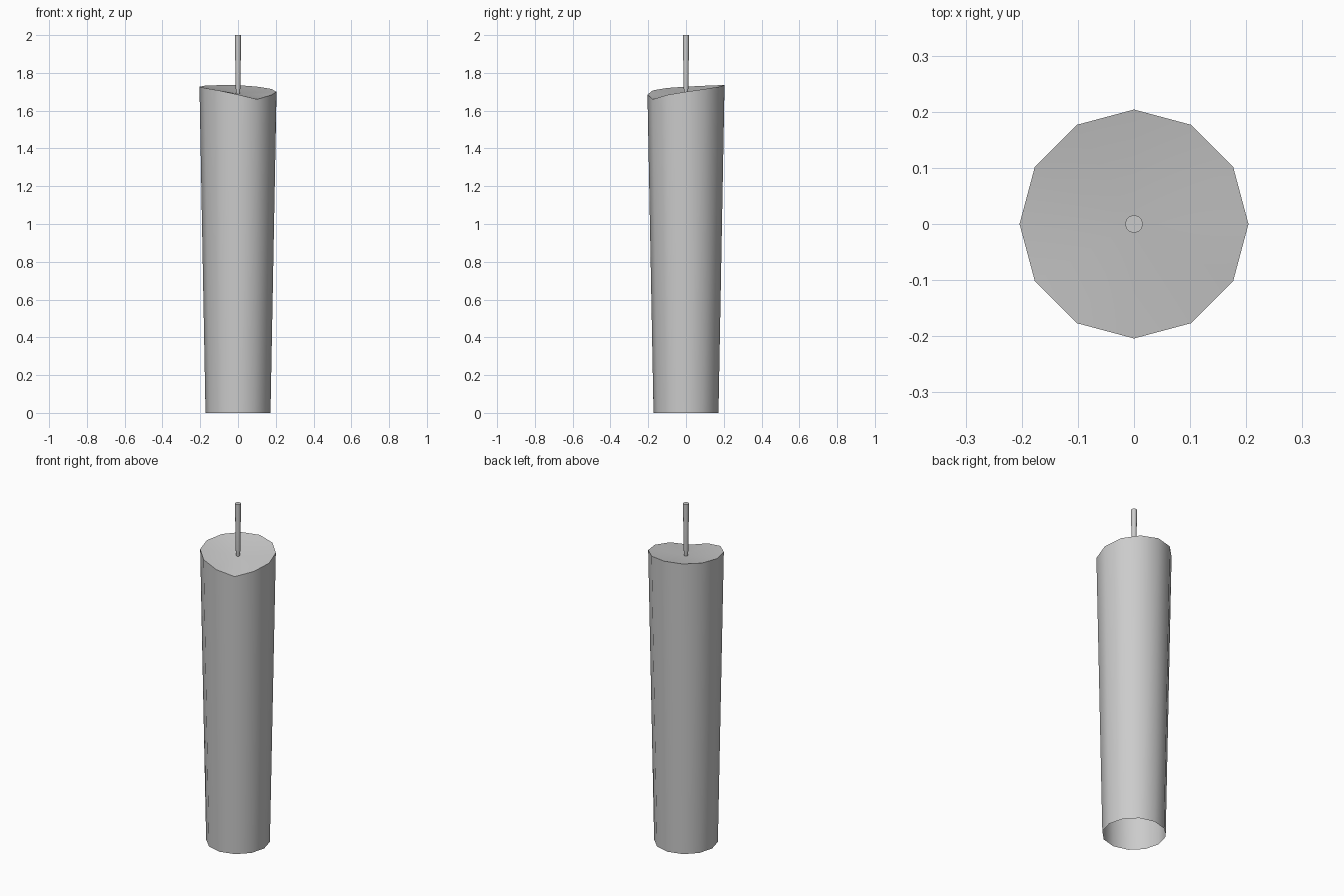
import bpy, bmesh, math

if "Cube" in bpy.data.objects:
    bpy.data.objects.remove(bpy.data.objects["Cube"], do_unlink=True)

grey = bpy.data.materials.new("wax grey")
grey.use_nodes = True
colour = (0.6, 0.6, 0.6, 1)
grey.diffuse_color = colour
grey.node_tree.nodes["Principled BSDF"].inputs["Base Color"].default_value = colour


def ring(bm, sides, radius, heights):
    """Ring of vertices, starting at +x, with a height per vertex."""
    return [bm.verts.new((radius * math.cos(math.tau * i / sides),
                          radius * math.sin(math.tau * i / sides), heights[i]))
            for i in range(sides)]


def bridge(bm, low, high):
    n = len(low)
    for i in range(n):
        j = (i + 1) % n
        bm.faces.new((low[i], low[j], high[j], high[i]))


def finish(bm, name):
    mesh = bpy.data.meshes.new(name)
    bm.to_mesh(mesh)
    bm.free()
    mesh.materials.append(grey)
    obj = bpy.data.objects.new(name, mesh)
    bpy.context.collection.objects.link(obj)
    bpy.ops.object.select_all(action='DESELECT')
    obj.select_set(True)
    bpy.context.view_layer.objects.active = obj
    bpy.ops.object.shade_smooth_by_angle(angle=math.radians(40))


# Tapered body, open below, with an uneven melted rim and a shallow dished top
rim = [1.70, 1.715, 1.727, 1.735, 1.735, 1.732,
       1.727, 1.72, 1.707, 1.685, 1.66, 1.683]
bm = bmesh.new()
base = ring(bm, 12, 0.172, [0] * 12)
top = ring(bm, 12, 0.204, rim)
bridge(bm, base, top)
centre = bm.verts.new((0, 0, 1.69))
for i in range(12):
    bm.faces.new((top[i], top[(i + 1) % 12], centre))
finish(bm, "candle_body")

# Wick, slightly narrower towards the wax
bm = bmesh.new()
rings = [ring(bm, 12, r, [z] * 12)
         for r, z in ((0.009, 1.685), (0.0125, 1.72), (0.0145, 1.86), (0.016, 2.0))]
for low, high in zip(rings, rings[1:]):
    bridge(bm, low, high)
bm.faces.new(rings[-1])
finish(bm, "wick")
